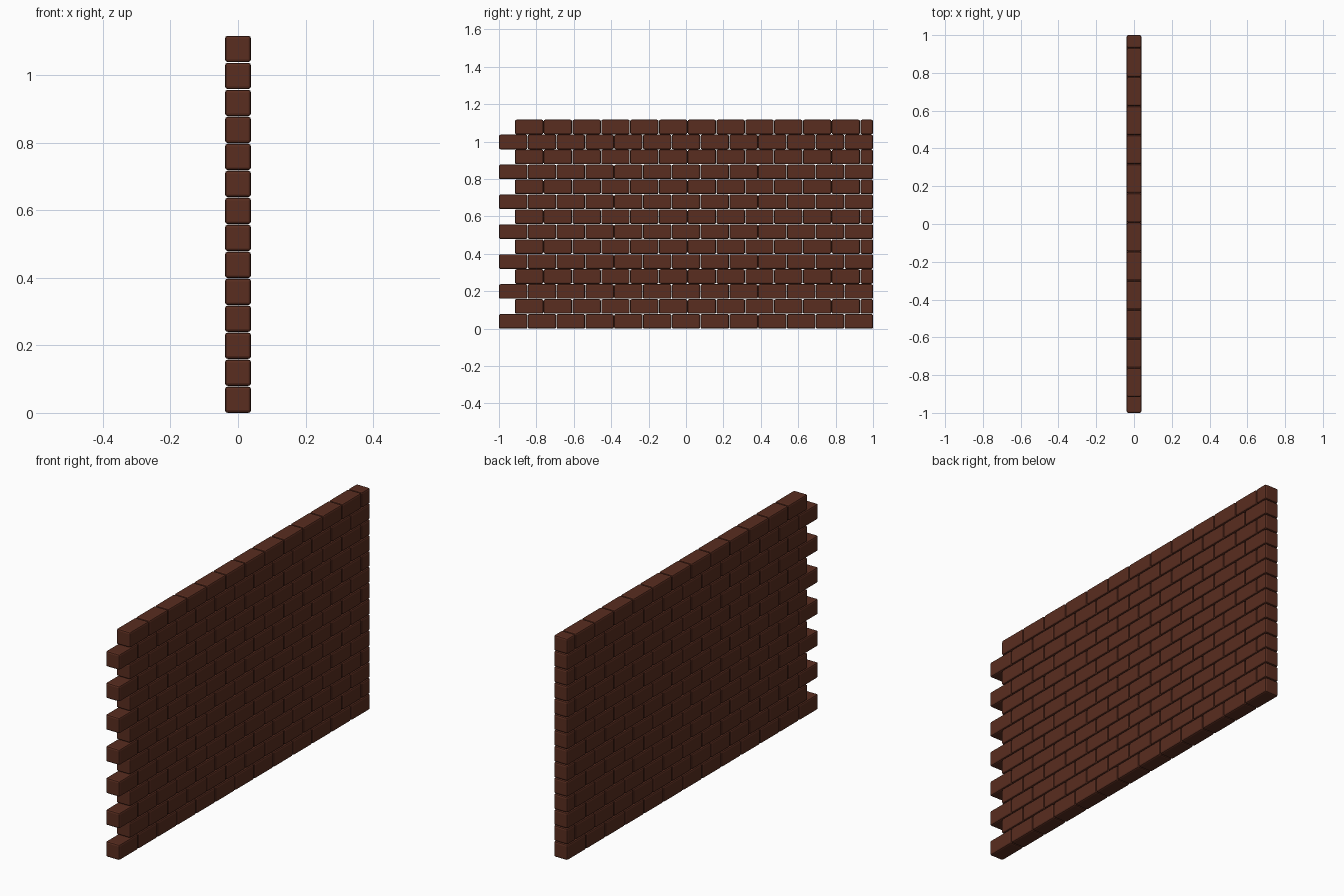
import bpy, bmesh
from mathutils import Matrix, Vector

if "Cube" in bpy.data.objects:
    bpy.data.objects.remove(bpy.data.objects["Cube"])

ROWS, COLS = 14, 13
DEPTH, GAP = 0.077, 0.002
PITCH_Y = (2.0 + GAP) / COLS
PITCH_Z = (1.117 + GAP) / ROWS
ODD_START = -0.915            # staggered rows begin here
BEVEL = 0.008

mat = bpy.data.materials.new("brick_red_brown")
mat.diffuse_color = (0.1, 0.026, 0.014, 1)
mat.use_nodes = True
mat.node_tree.nodes["Principled BSDF"].inputs["Base Color"].default_value = mat.diffuse_color


def add_brick(bm, y0, y1, z0):
    """One block spanning y0..y1 with its base at z0."""
    h = PITCH_Z - GAP
    centre = Vector((0, (y0 + y1) / 2, z0 + h / 2))
    size = Matrix.Diagonal((DEPTH, y1 - y0, h, 1))
    bmesh.ops.create_cube(bm, size=1, matrix=Matrix.Translation(centre) @ size)


# Wall courses: full rows alternate with staggered rows ending in a short brick
for row in range(ROWS):
    bm = bmesh.new()
    start = ODD_START if row % 2 else -1.0
    for col in range(COLS):
        y0 = start + col * PITCH_Y
        add_brick(bm, y0, min(y0 + PITCH_Y - GAP, 1.0), row * PITCH_Z)
    # Softened brick edges
    bmesh.ops.bevel(bm, geom=bm.edges[:], offset=BEVEL, segments=2,
                    profile=0.5, affect='EDGES')
    name = f"brick_course_{row + 1:02d}"
    mesh = bpy.data.meshes.new(name)
    bm.to_mesh(mesh)
    bm.free()
    mesh.materials.append(mat)
    bpy.context.collection.objects.link(bpy.data.objects.new(name, mesh))
